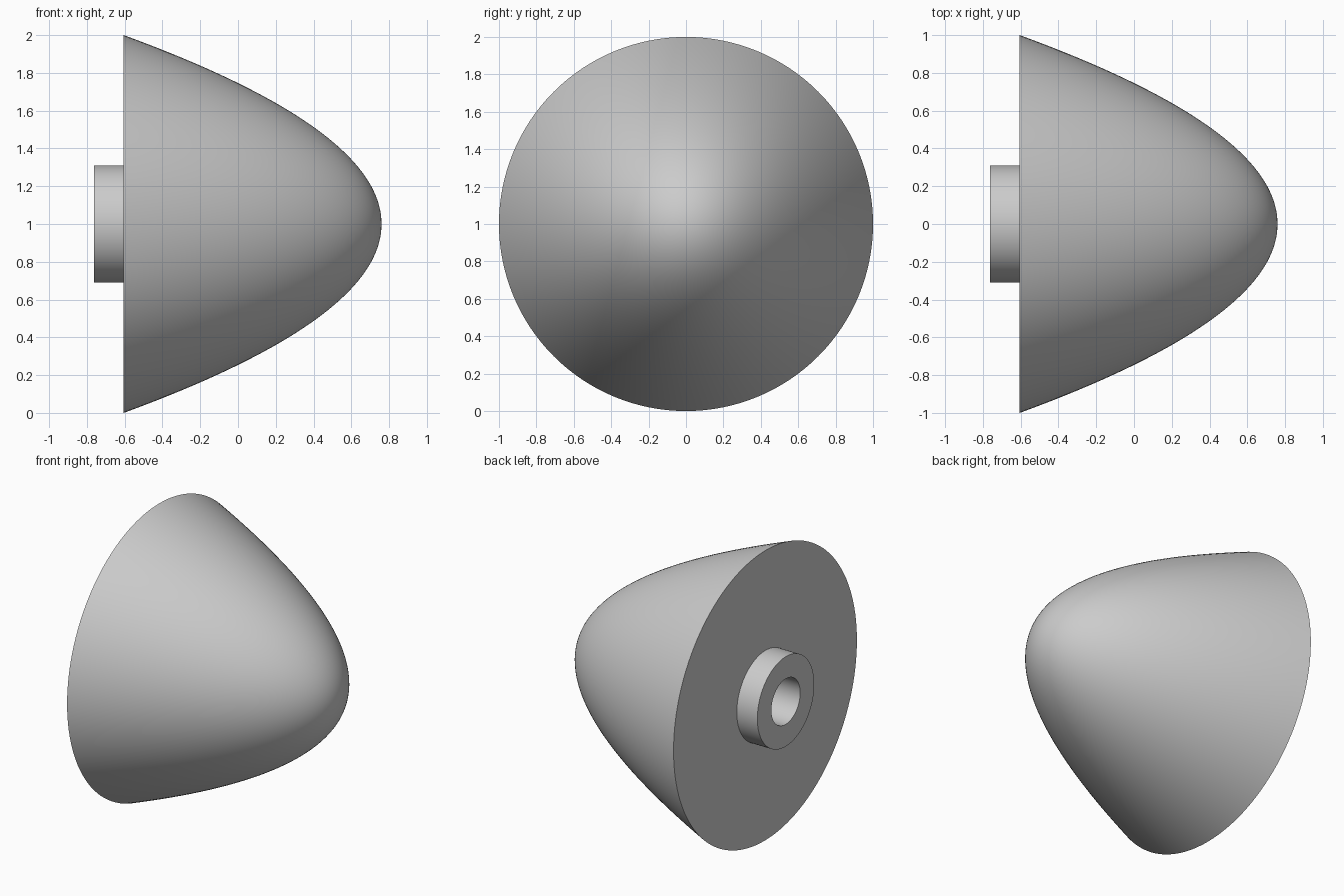
import bpy, bmesh, math
from mathutils import Matrix

cube = bpy.data.objects.get("Cube")
if cube:
    bpy.data.objects.remove(cube, do_unlink=True)

TIP, BACK, COLLAR_END, BORE_END = 0.76, -0.605, -0.762, -0.16
COLLAR_R, BORE_R = 0.31, 0.157
RINGS, SEGMENTS = 40, 128

grey = bpy.data.materials.new("plain grey")
grey.use_nodes = True
colour = (0.6, 0.6, 0.6, 1)
grey.diffuse_color = colour
grey.node_tree.nodes["Principled BSDF"].inputs["Base Color"].default_value = colour

# Parabolic nose from tip to rim, as (x, radius)
profile = [(TIP - (TIP - BACK) * (i / RINGS) ** 2, i / RINGS) for i in range(RINGS + 1)]
# Flat back, mounting collar and blind bore
profile += [(BACK, COLLAR_R), (COLLAR_END, COLLAR_R), (COLLAR_END, BORE_R),
            (BORE_END, BORE_R), (BORE_END, 0)]

# Revolve the profile about the x axis
bm = bmesh.new()
verts = [bm.verts.new((x, 0, r)) for x, r in profile]
edges = [bm.edges.new(pair) for pair in zip(verts, verts[1:])]
bmesh.ops.spin(bm, geom=verts + edges, cent=(0, 0, 0), axis=(1, 0, 0),
               angle=math.tau, steps=SEGMENTS, use_duplicate=False)
bmesh.ops.remove_doubles(bm, verts=bm.verts, dist=0.0001)
bmesh.ops.recalc_face_normals(bm, faces=bm.faces)
bmesh.ops.transform(bm, matrix=Matrix.Translation((0, 0, 1)), verts=bm.verts)

mesh = bpy.data.meshes.new("nose_cone_with_collar")
bm.to_mesh(mesh)
bm.free()
mesh.materials.append(grey)
nose = bpy.data.objects.new("nose_cone_with_collar", mesh)
bpy.context.collection.objects.link(nose)

# Smooth curved walls, crisp rims
bpy.ops.object.select_all(action='DESELECT')
nose.select_set(True)
bpy.context.view_layer.objects.active = nose
bpy.ops.object.shade_smooth_by_angle(angle=math.radians(30))
